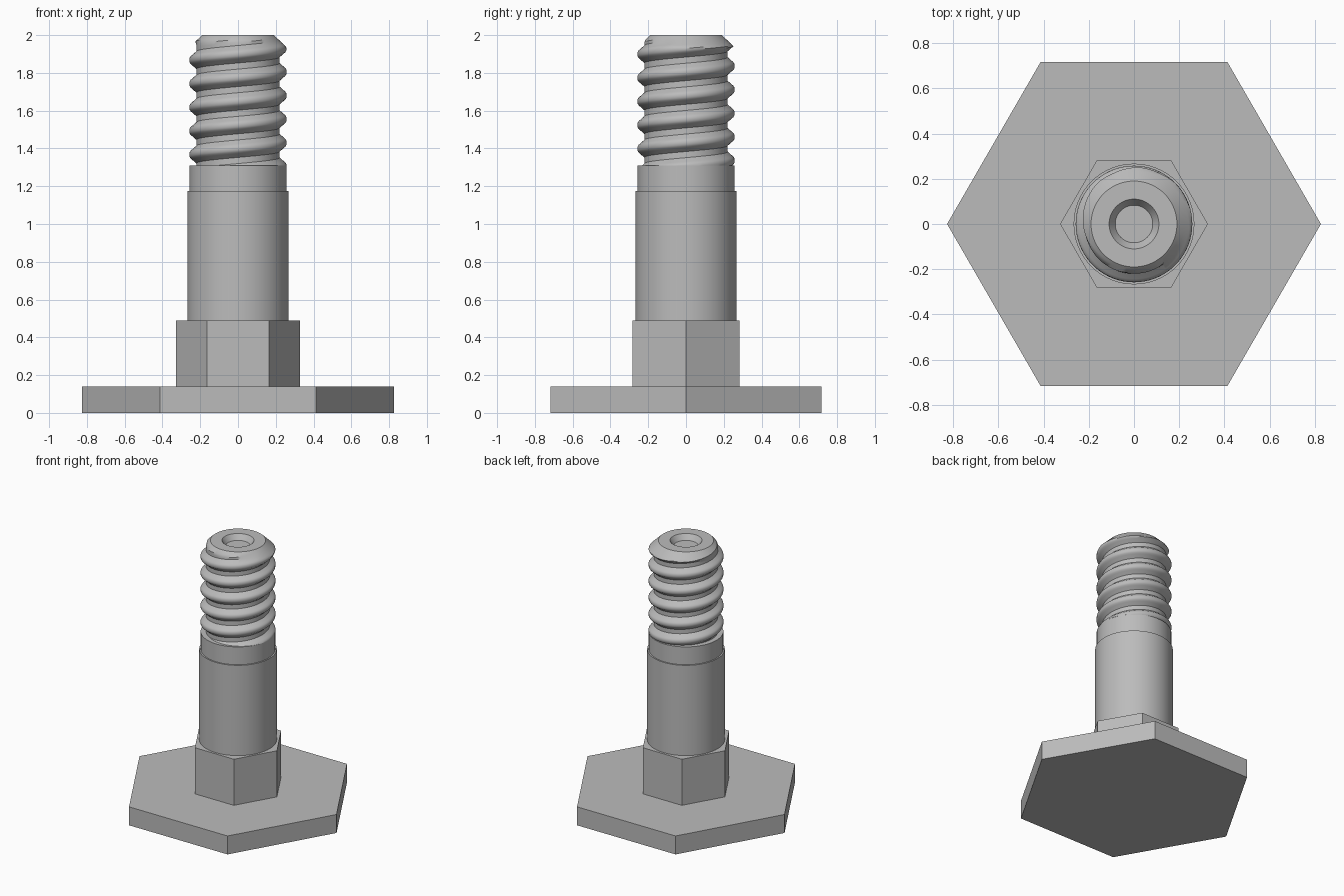
import bpy, bmesh, math

if "Cube" in bpy.data.objects:
    bpy.data.objects.remove(bpy.data.objects["Cube"], do_unlink=True)

steel = bpy.data.materials.new("grey_steel")
steel.use_nodes = True
grey = (0.5, 0.5, 0.5, 1)
steel.diffuse_color = grey
steel.node_tree.nodes["Principled BSDF"].inputs["Base Color"].default_value = grey

SEG = 72


def prism(name, sides, radius, bottom, top):
    bpy.ops.mesh.primitive_cylinder_add(vertices=sides, radius=radius, depth=top - bottom,
                                        location=(0, 0, (bottom + top) / 2),
                                        rotation=(0, 0, math.pi / 2))
    ob = bpy.context.object
    ob.name = name
    ob.data.materials.append(steel)
    if sides > 6:
        bpy.ops.object.shade_smooth_by_angle(angle=math.radians(30))
    return ob


# Hexagonal foot and neck, round shank and collar
prism("foot_plate", 6, 0.827, 0, 0.14)
prism("hex_neck", 6, 0.327, 0.14, 0.49)
prism("shank", SEG, 0.267, 0.49, 1.175)
prism("collar", SEG, 0.257, 1.175, 1.31)

# Threaded end: a helical surface clipped by the collar and the tip bevel
PITCH, CREST_Z, LOW, HIGH = 0.125, 1.93, 1.31, 2.0
ROOT, CREST, TIP = 0.22, 0.258, 0.19
SHAPE = [(0, CREST), (0.08, 0.257), (0.15, 0.252), (0.21, 0.243), (0.37, ROOT), (0.5, ROOT)]


def thread_radius(z, angle):
    t = ((z - CREST_Z) / PITCH - angle / math.tau) % 1
    t = min(t, 1 - t)
    for (a, ra), (b, rb) in zip(SHAPE, SHAPE[1:]):
        if t <= b:
            r = ra + (rb - ra) * (t - a) / (b - a)
            break
    return min(r, TIP + (HIGH - z) * 1.05)


bm = bmesh.new()
phases = [t for t, r in SHAPE] + [1 - t for t, r in SHAPE[-2:0:-1]]
offsets = [CREST_Z + PITCH * (turn + t) for turn in range(-7, 2) for t in phases]
columns = []
for i in range(SEG + 1):
    angle = math.tau * i / SEG
    column = []
    for z in offsets:
        z = min(max(z + PITCH * angle / math.tau, LOW), HIGH)
        r = thread_radius(z, angle)
        column.append(bm.verts.new((r * math.cos(angle), r * math.sin(angle), z)))
    columns.append(column)
for left, right in zip(columns, columns[1:]):
    for j in range(len(offsets) - 1):
        bm.faces.new((left[j], right[j], right[j + 1], left[j + 1]))

# Flat tip with a shallow countersunk centre hole
rings = []
for r, z in [(TIP, HIGH), (0.11, HIGH), (0.083, 1.96)]:
    rings.append([bm.verts.new((r * math.cos(math.tau * i / SEG), r * math.sin(math.tau * i / SEG), z))
                  for i in range(SEG)])
for outer, inner in zip(rings, rings[1:]):
    for i in range(SEG):
        k = (i + 1) % SEG
        bm.faces.new((outer[i], outer[k], inner[k], inner[i]))
bm.faces.new(rings[-1])
bmesh.ops.remove_doubles(bm, verts=bm.verts, dist=0.0003)
bmesh.ops.dissolve_degenerate(bm, edges=bm.edges, dist=0.0001)

mesh = bpy.data.meshes.new("threaded_end")
bm.to_mesh(mesh)
bm.free()
mesh.materials.append(steel)
thread = bpy.data.objects.new("threaded_end", mesh)
bpy.context.collection.objects.link(thread)
bpy.ops.object.select_all(action="DESELECT")
thread.select_set(True)
bpy.context.view_layer.objects.active = thread
bpy.ops.object.shade_smooth_by_angle(angle=math.radians(35))
